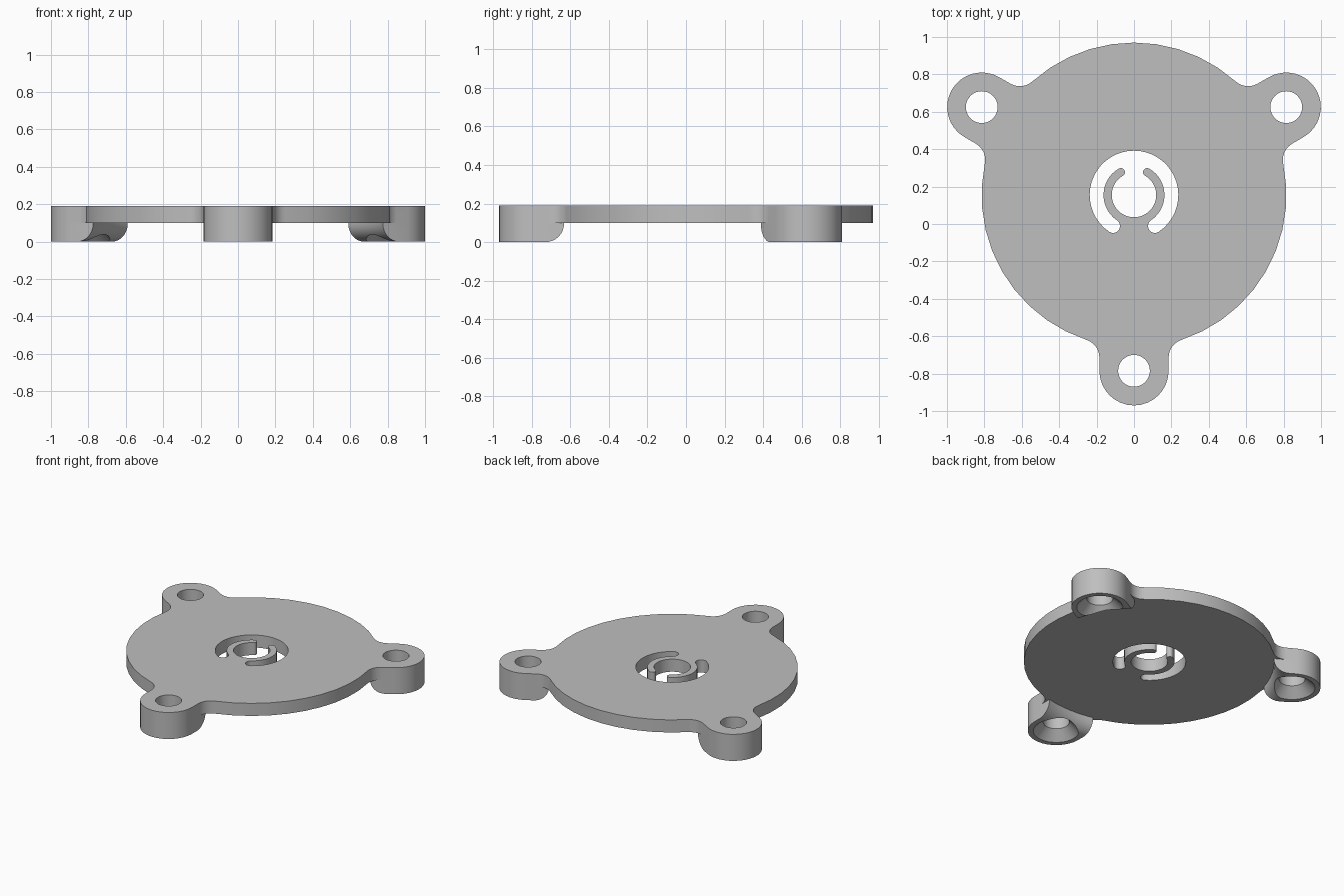
import bpy, bmesh
from math import radians, degrees, cos, sin, asin, sqrt
from mathutils import Matrix, Vector

cube = bpy.data.objects.get("Cube")
if cube:
    bpy.data.objects.remove(cube, do_unlink=True)

# Main dimensions
CENTRE_Y = 0.155
DISC_R, LUG_R, LUG_DIST, FILLET = 0.815, 0.185, 0.94, 0.1
TOP, UNDER = 0.19, 0.1
LUG_ANGLES = (30, 150, 270)

grey = bpy.data.materials.new("light_grey")
grey.use_nodes = True
grey.diffuse_color = (0.52, 0.52, 0.52, 1)
grey.node_tree.nodes["Principled BSDF"].inputs["Base Color"].default_value = (0.52, 0.52, 0.52, 1)


def polar(r, a):
    return r * cos(radians(a)), r * sin(radians(a))


def arc(centre, r, start, end, steps):
    points = []
    for i in range(steps + 1):
        x, y = polar(r, start + (end - start) * i / steps)
        points.append((centre[0] + x, centre[1] + y))
    return points


def turn(points, angle):
    c, s = polar(1, angle)
    return [(x * c - y * s, x * s + y * c) for x, y in points]


def finish(name, bm):
    bmesh.ops.recalc_face_normals(bm, faces=bm.faces[:])
    mesh = bpy.data.meshes.new(name)
    bm.to_mesh(mesh)
    bm.free()
    mesh.materials.append(grey)
    obj = bpy.data.objects.new(name, mesh)
    bpy.context.collection.objects.link(obj)
    return obj


def prism(name, loops, z0, z1):
    """Fill the loops, holes included, and extrude upward."""
    bm = bmesh.new()
    for loop in loops:
        verts = [bm.verts.new((x, y + CENTRE_Y, z0)) for x, y in loop]
        for a, b in zip(verts, verts[1:] + verts[:1]):
            bm.edges.new((a, b))
    bmesh.ops.remove_doubles(bm, verts=bm.verts[:], dist=0.0005)
    bmesh.ops.triangle_fill(bm, edges=bm.edges[:], use_beauty=True, normal=(0, 0, 1))
    new = bmesh.ops.extrude_face_region(bm, geom=bm.faces[:])["geom"]
    top = [v for v in new if isinstance(v, bmesh.types.BMVert)]
    bmesh.ops.translate(bm, verts=top, vec=(0, 0, z1 - z0))
    return finish(name, bm)


def lathe(name, profile, x, y, steps):
    """Turn a radius and height profile around a vertical axis."""
    bm = bmesh.new()
    verts = [bm.verts.new((r, 0, z)) for r, z in profile]
    edges = [bm.edges.new(pair) for pair in zip(verts, verts[1:])]
    bmesh.ops.spin(bm, geom=verts + edges, cent=(0, 0, 0), axis=(0, 0, 1),
                   angle=radians(360), steps=steps)
    bmesh.ops.remove_doubles(bm, verts=bm.verts[:], dist=0.0005)
    bmesh.ops.transform(bm, matrix=Matrix.Translation(Vector((x, y + CENTRE_Y, 0))), verts=bm.verts[:])
    obj = finish(name, bm)
    obj.hide_render = True
    return obj


def combine(target, other, operation):
    mod = target.modifiers.new(operation.lower(), "BOOLEAN")
    mod.operation, mod.solver, mod.object = operation, "EXACT", other
    graph = bpy.context.evaluated_depsgraph_get()
    mesh = bpy.data.meshes.new_from_object(target.evaluated_get(graph))
    target.modifiers.clear()
    target.data = mesh


def discard(obj):
    bpy.data.objects.remove(obj, do_unlink=True)


# Plate outline: disc arcs joined to three lugs through fillets
side = LUG_R + FILLET
along = sqrt((DISC_R + FILLET) ** 2 - side ** 2)
phi = degrees(asin(side / (DISC_R + FILLET)))
section = (arc((along, -side), FILLET, 180 - phi, 90, 6)
           + arc((LUG_DIST, 0), LUG_R, -90, 90, 16)
           + arc((along, side), FILLET, -90, phi - 180, 6)
           + arc((0, 0), DISC_R, phi, 120 - phi, 10))
outline = [p for angle in LUG_ANGLES for p in turn(section, angle)]

# Central opening that leaves two curved spring arms
OUTER, ARM_OUT, ARM_IN = 0.237, 0.163, 0.119
slot_mid, slot_cap = (OUTER + ARM_OUT) / 2, (OUTER - ARM_OUT) / 2
arm_mid, arm_cap = (ARM_OUT + ARM_IN) / 2, (ARM_OUT - ARM_IN) / 2
o = (0, 0)
opening = (arc(o, OUTER, -56, 236, 36)
           + arc(polar(slot_mid, 236), slot_cap, 236, 416, 8)
           + arc(o, ARM_OUT, 236, 120, 14)
           + arc(polar(arm_mid, 120), arm_cap, 120, -60, 8)
           + arc(o, ARM_IN, 120, 420, 34)
           + arc(polar(arm_mid, 60), arm_cap, 240, 60, 8)
           + arc(o, ARM_OUT, 60, -56, 14)
           + arc(polar(slot_mid, -56), slot_cap, 124, 304, 8))
plate = prism("mounting_plate", [outline, opening], UNDER, TOP)

# Lug feet: straight-sided, with a rounded inner edge below the disc
rounding = arc((0.905, 0.095), 0.095, 270, 180, 8)
under_cutter = lathe("under_cutter", [(0, -0.05), (0.905, -0.05)] + rounding
                     + [(0.81, 0.15), (0, 0.15)], 0, 0, 72)
foot = arc((LUG_DIST, 0), LUG_R, -90, 90, 16) + [(0.7, LUG_R), (0.7, -LUG_R)]
for angle in LUG_ANGLES:
    lug = prism("lug_foot", [turn(foot, angle)], 0, UNDER)
    combine(lug, under_cutter, "DIFFERENCE")
    combine(plate, lug, "UNION")
    discard(lug)
discard(under_cutter)

# Screw holes, countersunk from below
for angle in LUG_ANGLES:
    x, y = polar(LUG_DIST, angle)
    hole = lathe("screw_hole_cutter", [(0, -0.02), (0.17, -0.02), (0.085, 0.065),
                                       (0.085, 0.25), (0, 0.25)], x, y, 32)
    combine(plate, hole, "DIFFERENCE")
    discard(hole)

# Smooth the curved walls and keep the rims sharp
bpy.ops.object.select_all(action="DESELECT")
plate.select_set(True)
bpy.context.view_layer.objects.active = plate
bpy.ops.object.shade_smooth_by_angle(angle=radians(30))
